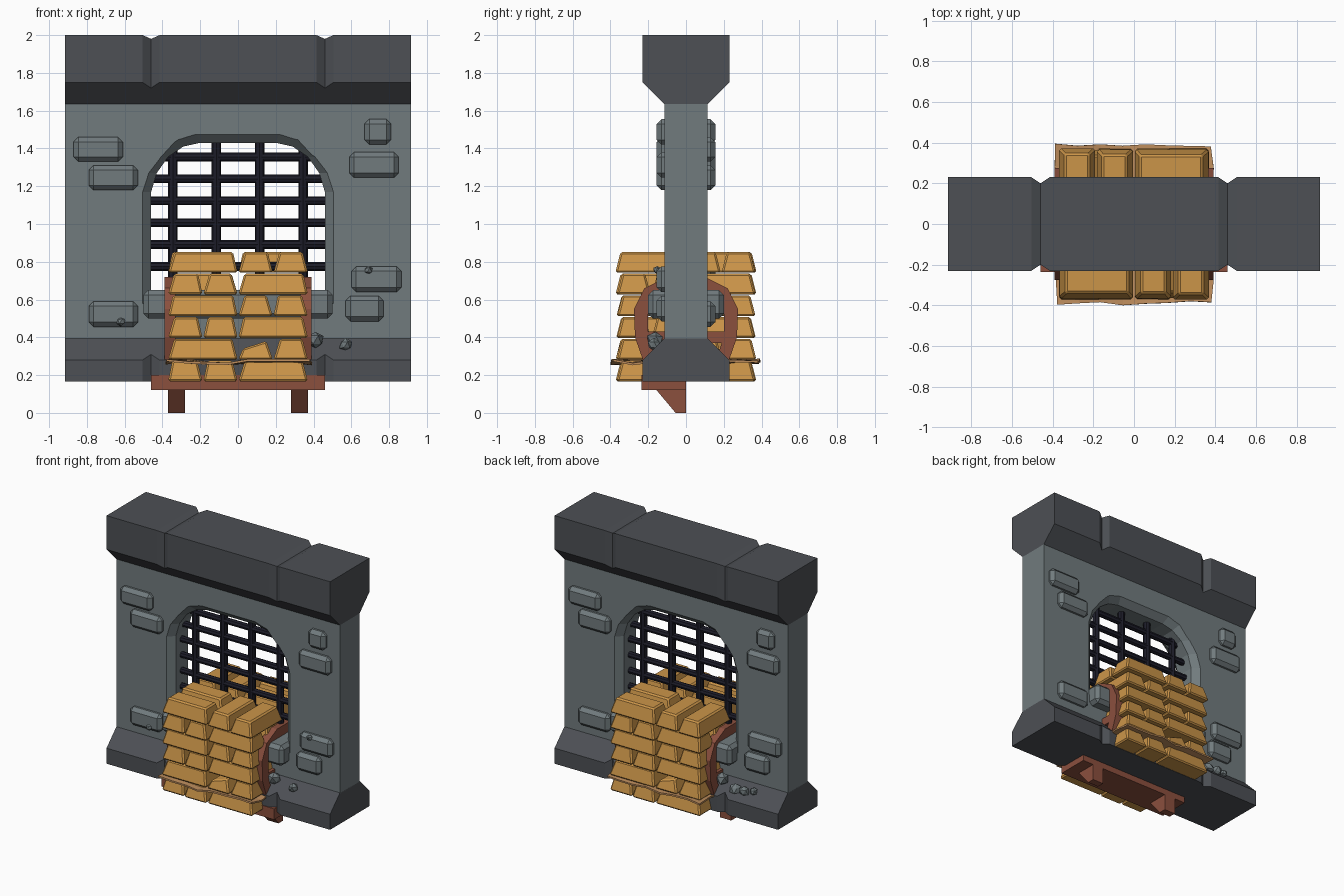
import bpy, bmesh, math, random
from mathutils import Matrix, Vector

if "Cube" in bpy.data.objects:
    bpy.data.objects.remove(bpy.data.objects["Cube"])

random.seed(4)


def mat(name, r, g, b):
    m = bpy.data.materials.new(name)
    m.diffuse_color = (r, g, b, 1)
    m.use_nodes = True
    m.node_tree.nodes["Principled BSDF"].inputs["Base Color"].default_value = m.diffuse_color
    return m


STONE = mat("grey_stone", .165, .198, .208)
DARK = mat("dark_stone", .074, .080, .090)
IRON = mat("black_iron", .012, .012, .022)
GOLD = mat("gold", .60, .30, .066)
WOOD = mat("red_wood", .26, .08, .048)
CLOTH = mat("tan_cloth", .52, .27, .11)


def finish(name, bm, material, bevel=0):
    bmesh.ops.recalc_face_normals(bm, faces=bm.faces)
    me = bpy.data.meshes.new(name)
    bm.to_mesh(me)
    bm.free()
    ob = bpy.data.objects.new(name, me)
    bpy.context.collection.objects.link(ob)
    me.materials.append(material)
    if bevel:
        mod = ob.modifiers.new("bevel", 'BEVEL')
        mod.width, mod.segments = bevel, 1
    return ob


def loft(name, sections, material, bevel=0):
    """Skin a list of matching closed sections and cap both ends."""
    bm = bmesh.new()
    rings = [[bm.verts.new(p) for p in s] for s in sections]
    n = len(rings[0])
    for a, b in zip(rings, rings[1:]):
        for i in range(n):
            bm.faces.new((a[i], a[(i + 1) % n], b[(i + 1) % n], b[i]))
    bm.faces.new(rings[0])
    bm.faces.new(rings[-1])
    return finish(name, bm, material, bevel)


def rect(x0, x1, y0, y1, z):
    return [(x0, y0, z), (x1, y0, z), (x1, y1, z), (x0, y1, z)]


def box(name, x0, x1, y0, y1, z0, z1, material, bevel=0):
    return loft(name, [rect(x0, x1, y0, y1, z0), rect(x0, x1, y0, y1, z1)], material, bevel)


def both_sides(ob):
    """Repeat a part on the back by a half turn."""
    c = ob.copy()
    c.data = ob.data.copy()
    c.data.transform(Matrix.Rotation(math.pi, 4, 'Z'))
    bpy.context.collection.objects.link(c)


# Cornice and base: flared strips with V-shaped joints
def strip(name, zin, zmid, zend, inset):
    sections = []
    for x, groove in ((-.915, 0), (-.505, 0), (-.46, 1), (-.415, 0),
                      (.415, 0), (.46, 1), (.505, 0), (.915, 0)):
        d = .03 * groove
        s = 1 if zend > zin else -1
        y, zm, ze = .23 - d, zmid - s * d, zend - inset * groove
        sections.append([(x, -.115, zin), (x, -y, zm), (x, -y, ze),
                         (x, y, ze), (x, y, zm), (x, .115, zin)])
    loft(name, sections, DARK)


strip("cornice", 1.635, 1.75, 2.0, .02)
strip("base", .395, .28, .165, 0)

# Wall with chamfered arched opening
wall = box("wall", -.915, .915, -.115, .115, .39, 1.64, STONE)


def arch(y, d):
    half = [(.46 + d, .58), (.46 + d, 1.17), (.43 + d * .95, 1.27),
            (.37 + d * .85, 1.355), (.29 + d * .6, 1.41 + d * .8), (.20 + d * .4, 1.43 + d)]
    return [(x, y, z) for x, z in half] + [(-x, y, z) for x, z in reversed(half)]


cutter = loft("opening_cutter", [arch(-.13, .06), arch(-.07, 0), arch(.07, 0), arch(.13, .06)], STONE)
cutter.hide_render = True
cutter.hide_set(True)
cut = wall.modifiers.new("opening", 'BOOLEAN')
cut.object, cut.operation, cut.solver = cutter, 'DIFFERENCE', 'EXACT'

# Window sill
box("sill", -.5, .5, -.2, .2, .5, .65, STONE, .025)

# Raised bricks, on both wall faces
for x0, x1, z0, z1 in ((-.87, -.61, 1.33, 1.46), (-.79, -.53, 1.18, 1.31), (-.79, -.53, .455, .59),
                       (.67, .81, 1.42, 1.555), (.59, .85, 1.245, 1.38),
                       (.60, .865, .64, .775), (.57, .77, .485, .62)):
    both_sides(box("brick", x0, x1, -.155, -.07, z0, z1, STONE, .025))


# Rubble on the base
def pebble(x, y, z, r):
    bm = bmesh.new()
    bmesh.ops.create_icosphere(bm, subdivisions=1, radius=r)
    for v in bm.verts:
        v.co = v.co * random.uniform(.8, 1.1) + Vector((x, y, z))
    finish("pebble", bm, STONE)


for p in ((.41, -.16, .385, .05), (.57, -.17, .36, .036), (.35, -.19, .33, .04), (-.62, -.15, .485, .025),
          (.69, -.15, .755, .025), (-.41, .16, .385, .05), (-.53, .18, .345, .04),
          (-.6, .18, .35, .04), (-.67, .17, .36, .032)):
    pebble(*p)


# Iron grille
def bar(name, a, b, r):
    a, b = Vector(a), Vector(b)
    bm = bmesh.new()
    bmesh.ops.create_cone(bm, cap_ends=True, segments=8, radius1=r, radius2=r, depth=(b - a).length)
    rot = (b - a).to_track_quat('Z', 'Y').to_matrix().to_4x4()
    bm.transform(Matrix.Translation((a + b) / 2) @ rot)
    finish(name, bm, IRON)


for x in (-.345, -.115, .115, .345):
    bar("upright_bar", (x, 0, .6), (x, 0, 1.45 if abs(x) < .2 else 1.39), .026)
for i in range(6):
    z = .775 + i * .116
    w = .47 if i < 4 else (.455 if i == 4 else .40)
    bar("cross_bar", (-w, 0, z), (w, 0, z), .023)


# Gold ingots: alternating layers, each quarter holding two bars
def ingot(x0, x1, y0, y1, z, tilt=0):
    g, t = .002, .03
    j = [random.uniform(-.006, .006) for _ in range(4)]
    low = rect(x0 + g, x1 - g, y0 + g + j[0], y1 - g, z)
    high = rect(x0 + t + j[2], x1 - t + j[3], y0 + t + j[0], y1 - t, z + .11)
    if tilt:
        high = [(x, y, zz - tilt * (x1 - x) / (x1 - x0)) for x, y, zz in high]
    both_sides(loft("ingot", [low, high], GOLD, .01))


S = .372
for row in range(6):
    z = .167 + row * .115
    for left in (True, False):
        x0, x1 = (-S, 0) if left else (0, S)
        lengthwise = left == (row % 2 == 1)
        if lengthwise:
            ingot(x0, x1, -S, -S / 2, z)
            ingot(x0, x1, -S / 2, 0, z)
        else:
            xm = (x0 + x1) / 2
            ingot(x0, xm, -S, 0, z, .06 if row == 1 else 0)
            ingot(xm, x1, -S, 0, z)

# Rumpled cloth sheet between the lower layers
bm = bmesh.new()
bmesh.ops.create_grid(bm, x_segments=7, y_segments=7, size=.385)
for v in bm.verts:
    edge = max(abs(v.co.x), abs(v.co.y)) > .37
    if edge:
        v.co.x *= random.uniform(.98, 1.02)
        v.co.y *= random.uniform(.98, 1.04)
    v.co.z = .278 + random.uniform(-.014, .01)
sheet = finish("cloth_sheet", bm, CLOTH)
sheet.modifiers.new("thickness", 'SOLIDIFY').thickness = .012

# Wooden hoops beside the stack
OUT = [(-.2, .2), (-.27, .4), (-.275, .55), (-.22, .66), (-.1, .72)]
INN = [(-.13, .2), (-.2, .4), (-.2, .54), (-.165, .61), (-.08, .65)]
for side in (-1, 1):
    secs = []
    pairs = list(zip(OUT, INN))
    pairs += [((-o[0], o[1]), (-i[0], i[1])) for o, i in reversed(pairs)]
    for o, i in pairs:
        secs.append([(side * x, *p) for x, p in ((.33, o), (.39, o), (.39, i), (.33, i))])
    loft("hoop", secs, WOOD)
    box("hoop_rail", side * .36 - .025, side * .36 + .025, -.22, .22, .37, .43, WOOD)

# Shelf plank and its tapered brackets
box("shelf", -.46, .46, -.235, 0, .12, .2, WOOD)
for x in (-.325, .325):
    loft("bracket", [[(x + d, -.16, .125), (x + d, 0, .125), (x + d, 0, 0), (x + d, -.055, 0)]
                     for d in (-.045, .045)], WOOD)
